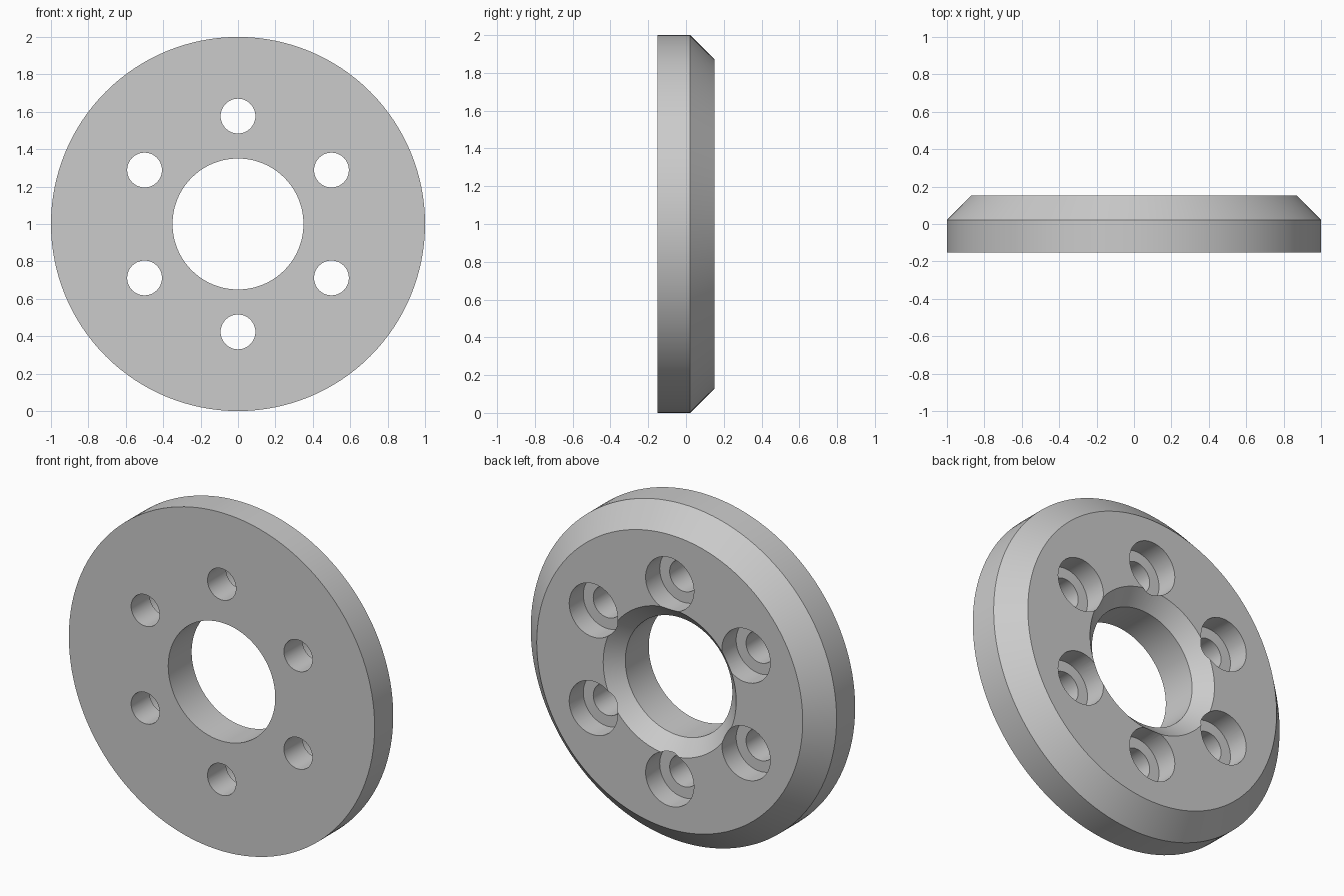
import bpy, bmesh
from math import tau, radians, cos, sin
from mathutils import Matrix, Vector

cube = bpy.data.objects.get("Cube")
if cube:
    bpy.data.objects.remove(cube, do_unlink=True)

HALF = 0.152          # half the thickness
CHAMFER = 0.13        # outer bevel on the back
BORE, SINK = 0.35, 0.085
HOLE, COUNTERBORE, PITCH = 0.093, 0.158, 0.577
STEP = 0.02           # depth position of the counterbore floor
CENTRE = Vector((0, 0, 1))


def lathe(bm, profile, centre, segments):
    """Spin a closed (radius, y) profile about the y axis through centre."""
    rings = []
    for i in range(segments):
        a = tau * i / segments
        rings.append([bm.verts.new(centre + Vector((r * cos(a), y, r * sin(a))))
                      for r, y in profile])
    n = len(profile)
    for i, ring in enumerate(rings):
        following = rings[(i + 1) % segments]
        for j in range(n):
            k = (j + 1) % n
            bm.faces.new((ring[j], ring[k], following[k], following[j]))


def finish(name, bm):
    bmesh.ops.remove_doubles(bm, verts=bm.verts, dist=1e-5)
    bmesh.ops.dissolve_degenerate(bm, edges=bm.edges, dist=1e-5)
    bmesh.ops.recalc_face_normals(bm, faces=bm.faces)
    mesh = bpy.data.meshes.new(name)
    bm.to_mesh(mesh)
    bm.free()
    obj = bpy.data.objects.new(name, mesh)
    bpy.context.collection.objects.link(obj)
    return obj


# Grey metal
metal = bpy.data.materials.new("light_grey")
metal.use_nodes = True
colour = (0.6, 0.6, 0.6, 1)
metal.diffuse_color = colour
metal.node_tree.nodes["Principled BSDF"].inputs["Base Color"].default_value = colour

# Ring with bevelled rim and countersunk bore
bm = bmesh.new()
lathe(bm, [(BORE, -HALF), (1, -HALF), (1, HALF - CHAMFER), (1 - CHAMFER, HALF),
           (BORE + SINK, HALF), (BORE, HALF - SINK)], CENTRE, 128)
ring = finish("flange_ring", bm)
ring.data.materials.append(metal)

# Six stepped bolt holes
bm = bmesh.new()
for i in range(6):
    offset = Matrix.Rotation(tau * i / 6, 3, 'Y') @ Vector((0, 0, PITCH))
    lathe(bm, [(0, -HALF - 0.1), (HOLE, -HALF - 0.1), (HOLE, STEP),
               (COUNTERBORE, STEP), (COUNTERBORE, HALF + 0.1), (0, HALF + 0.1)],
          CENTRE + offset, 48)
cutter = finish("bolt_hole_cutter", bm)
cutter.hide_render = True

cut = ring.modifiers.new("bolt_holes", 'BOOLEAN')
cut.operation = 'DIFFERENCE'
cut.solver = 'EXACT'
cut.object = cutter

# Bake the cut, then drop the helper
bpy.context.view_layer.objects.active = ring
ring.select_set(True)
bpy.ops.object.modifier_apply(modifier=cut.name)
bpy.data.objects.remove(cutter, do_unlink=True)
bpy.ops.object.shade_smooth_by_angle(angle=radians(30))
